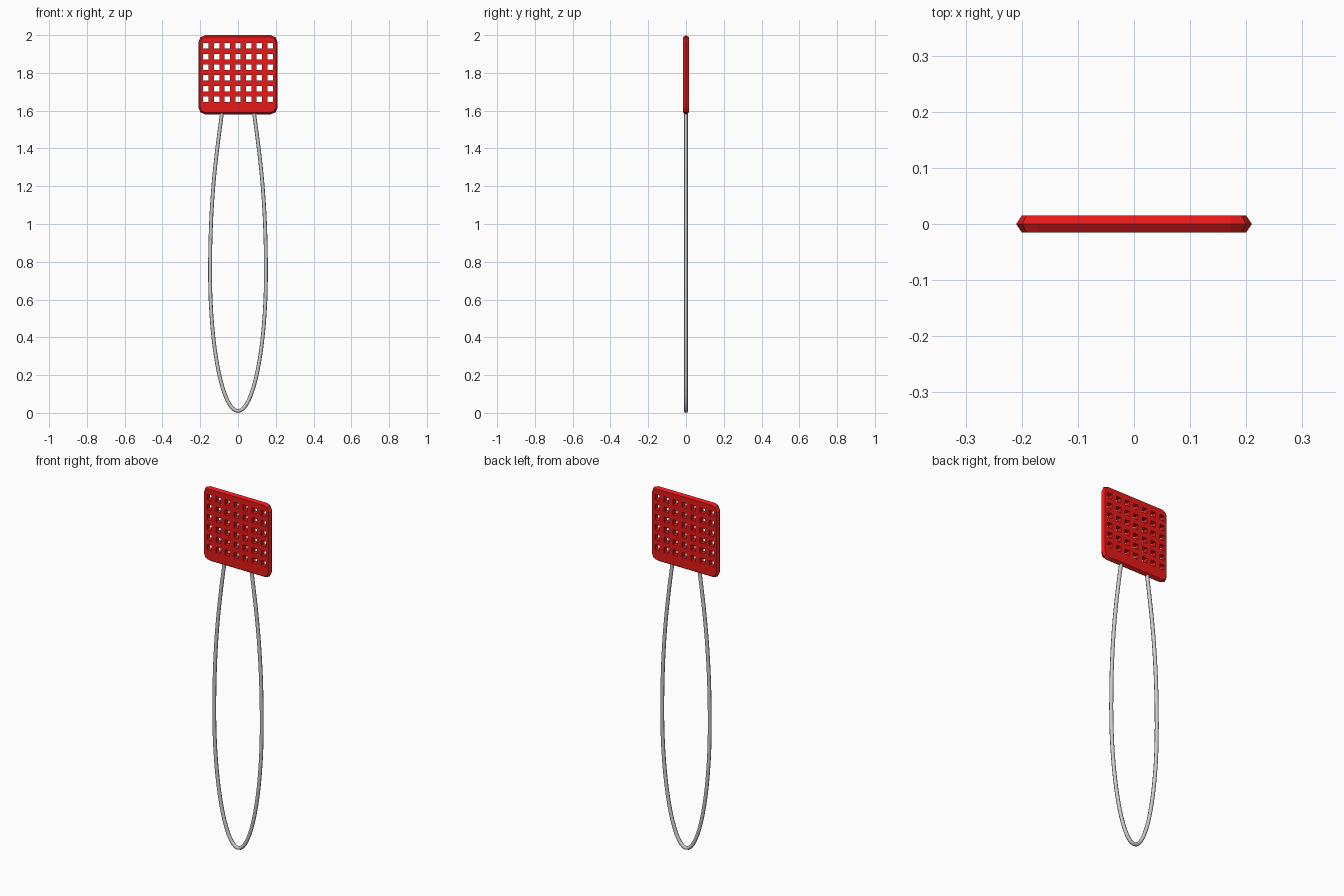
import bpy, bmesh, math
from mathutils import Matrix

if "Cube" in bpy.data.objects:
    bpy.data.objects.remove(bpy.data.objects["Cube"])

red = bpy.data.materials.new("red_plastic")
red.diffuse_color = (0.8, 0.01, 0.01, 1)
red.use_nodes = True
red.node_tree.nodes["Principled BSDF"].inputs["Base Color"].default_value = red.diffuse_color


def add_object(name, bm):
    bmesh.ops.recalc_face_normals(bm, faces=bm.faces)
    me = bpy.data.meshes.new(name)
    bm.to_mesh(me)
    bm.free()
    ob = bpy.data.objects.new(name, me)
    bpy.context.collection.objects.link(ob)
    return ob


def outline(half, radius, segs=2):
    """Rounded square as (x, z) points."""
    pts = []
    for q in range(4):
        c = math.radians(45 + 90 * q)
        cx = math.copysign(half - radius, math.cos(c))
        cz = math.copysign(half - radius, math.sin(c))
        for i in range(segs + 1):
            a = math.radians(90 * q + 90 * i / segs)
            pts.append((cx + radius * math.cos(a), cz + radius * math.sin(a)))
    return pts


# Swatter head: plate with a ridge running round its rim
HEAD_Z = 1.79
bm = bmesh.new()
rings = []
for y, half, radius in ((-0.015, 0.2, 0.028), (0, 0.21, 0.038), (0.015, 0.2, 0.028)):
    rings.append([bm.verts.new((x, y, HEAD_Z + z)) for x, z in outline(half, radius)])
for a, b in zip(rings, rings[1:]):
    n = len(a)
    for i in range(n):
        j = (i + 1) % n
        bm.faces.new((a[i], a[j], b[j], b[i]))
bm.faces.new(rings[0])
bm.faces.new(rings[2])
head = add_object("swatter_head", bm)
head.data.materials.append(red)

# Grid of square holes
bm = bmesh.new()
for col in range(7):
    for row in range(6):
        bmesh.ops.create_cube(bm, size=0.029, matrix=Matrix.Translation(
            ((col - 3) * 0.0565, 0, 1.943 - row * 0.0565)) @ Matrix.Diagonal((1, 4, 1, 1)))
cutter = add_object("hole_cutter", bm)
cutter.data.materials.append(red)
cutter.hide_render = True
mod = head.modifiers.new("holes", 'BOOLEAN')
mod.object = cutter
mod.operation = 'DIFFERENCE'
mod.solver = 'EXACT'
bpy.context.view_layer.objects.active = head
bpy.ops.object.modifier_apply(modifier="holes")
bpy.data.objects.remove(cutter)

# Wire handle: one bent loop with both ends in the head
cu = bpy.data.curves.new("wire_handle", 'CURVE')
cu.dimensions = '3D'
cu.bevel_depth = 0.01
cu.bevel_resolution = 2
cu.resolution_u = 16
cu.use_fill_caps = True
sp = cu.splines.new('BEZIER')
path = [  # x, z, then handle offset along the path
    (-0.083, 1.60, -0.035, -0.25),
    (-0.148, 0.74, 0, -0.39),
    (0, 0.01, 0.082, 0),
    (0.148, 0.74, 0, 0.39),
    (0.083, 1.60, -0.035, 0.25),
]
sp.bezier_points.add(len(path) - 1)
for p, (x, z, dx, dz) in zip(sp.bezier_points, path):
    p.handle_left_type = p.handle_right_type = 'FREE'
    p.co = (x, 0, z)
    p.handle_left = (x - dx, 0, z - dz)
    p.handle_right = (x + dx, 0, z + dz)
sp.use_smooth = True
handle = bpy.data.objects.new("wire_handle", cu)
bpy.context.collection.objects.link(handle)
